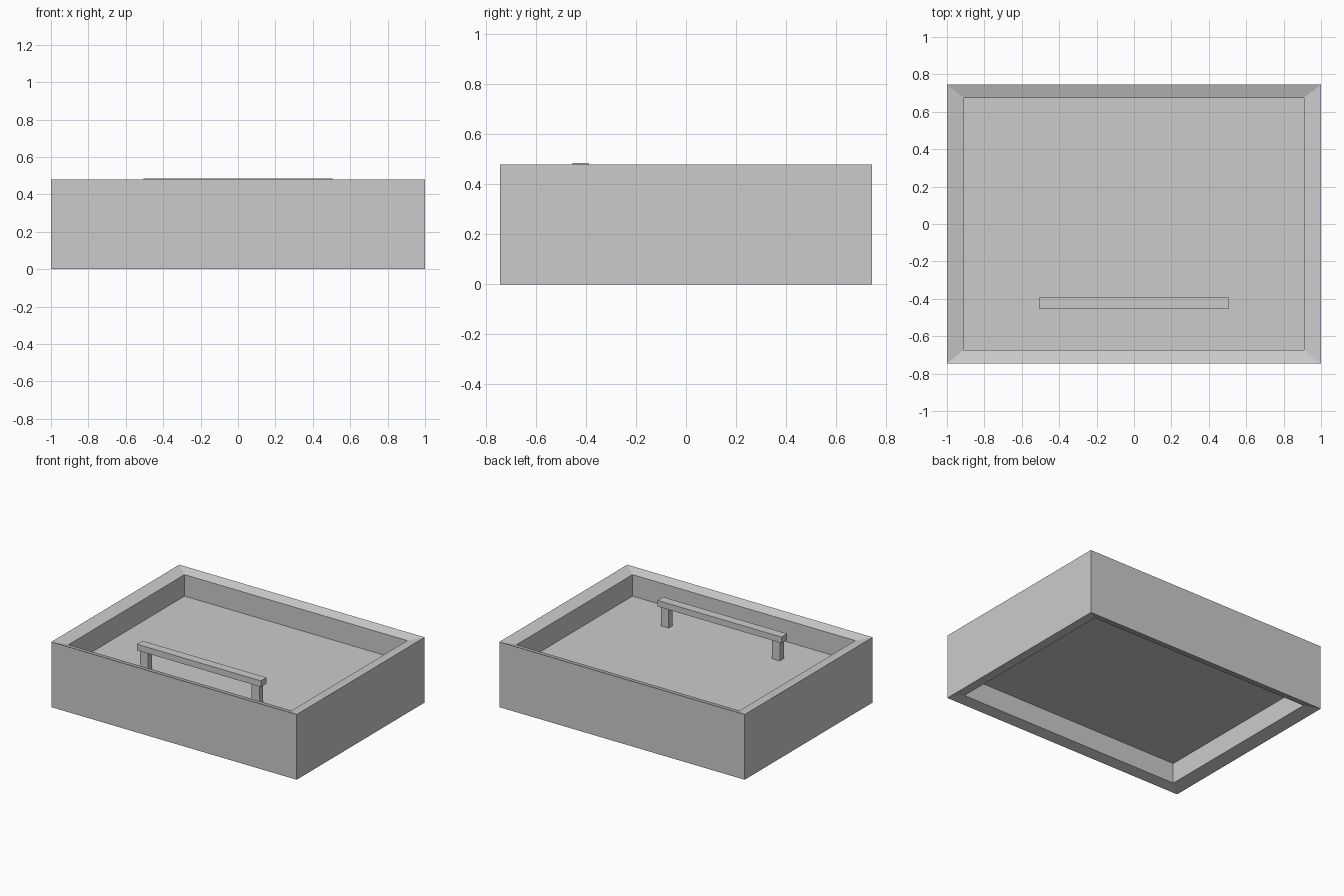
import bpy, bmesh

if "Cube" in bpy.data.objects:
    bpy.data.objects.remove(bpy.data.objects["Cube"])


def finish(name, bm):
    bmesh.ops.recalc_face_normals(bm, faces=bm.faces)
    me = bpy.data.meshes.new(name)
    bm.to_mesh(me)
    bm.free()
    ob = bpy.data.objects.new(name, me)
    bpy.context.collection.objects.link(ob)
    return ob


def box(name, lo, hi):
    bm = bmesh.new()
    bmesh.ops.create_cube(bm, size=1)
    for v in bm.verts:
        v.co = [(a + b) / 2 + c * (b - a) for a, b, c in zip(lo, hi, v.co)]
    return finish(name, bm)


def frame(name, profile):
    # closed profile of (half width, half depth, z) swept round four mitred corners
    bm = bmesh.new()
    rings = [[bm.verts.new((sx * x, sy * y, z)) for x, y, z in profile]
             for sx, sy in ((-1, -1), (1, -1), (1, 1), (-1, 1))]
    n = len(profile)
    for i in range(4):
        a, b = rings[i], rings[(i + 1) % 4]
        for j in range(n):
            k = (j + 1) % n
            bm.faces.new((a[j], b[j], b[k], a[k]))
    return finish(name, bm)


OX, OY = 1.0, 0.745      # outer half size
IX, IY = 0.908, 0.675    # opening half size
H = 0.48

# mitred surround, its top and bottom rims sloping inwards
frame("surround", [(OX, OY, 0), (OX, OY, H), (IX, IY, H - 0.022), (IX, IY, 0.022)])

# recessed panel
box("panel", (-IX, -IY, 0.172), (IX, IY, 0.30))

# handle bar and its two posts
box("handle_bar", (-0.505, -0.455, 0.44), (0.505, -0.39, 0.485))
for side, x in (("left", -0.453), ("right", 0.453)):
    box("handle_post_" + side, (x - 0.032, -0.445, 0.30), (x + 0.032, -0.40, 0.44))
